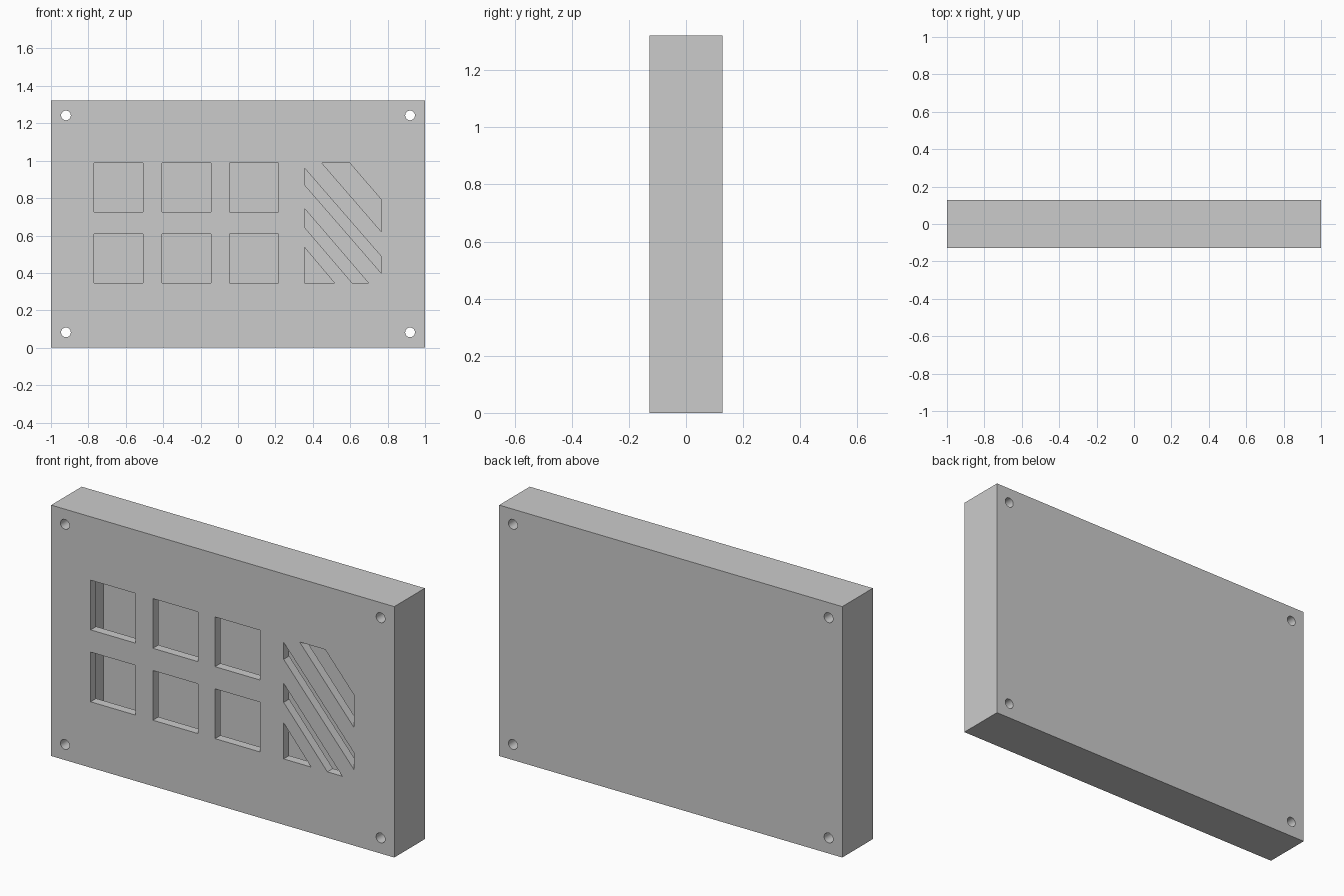
import bpy, bmesh, math

if "Cube" in bpy.data.objects:
    bpy.data.objects.remove(bpy.data.objects["Cube"])

W, H, D = 2.0, 1.322, 0.254      # outer size
WALL, SKIN = 0.16, 0.046         # rim width, front/back plate thickness


def prisms(name, outlines, y0, y1):
    """One object holding each (x, z) outline extruded from y0 to y1."""
    bm = bmesh.new()
    for pts in outlines:
        face = bm.faces.new([bm.verts.new((x, y0, z)) for x, z in pts])
        ext = bmesh.ops.extrude_face_region(bm, geom=[face])
        verts = [g for g in ext["geom"] if isinstance(g, bmesh.types.BMVert)]
        bmesh.ops.translate(bm, verts=verts, vec=(0, y1 - y0, 0))
    bmesh.ops.recalc_face_normals(bm, faces=bm.faces)
    mesh = bpy.data.meshes.new(name)
    bm.to_mesh(mesh)
    bm.free()
    obj = bpy.data.objects.new(name, mesh)
    bpy.context.collection.objects.link(obj)
    return obj


def rect(x0, x1, z0, z1):
    return [(x0, z0), (x1, z0), (x1, z1), (x0, z1)]


def circle(cx, cz, r, n=32):
    return [(cx + r * math.cos(2 * math.pi * i / n),
             cz + r * math.sin(2 * math.pi * i / n)) for i in range(n)]


def cut(target, cutter):
    cutter.hide_render = True
    mod = target.modifiers.new(cutter.name, 'BOOLEAN')
    mod.operation, mod.solver, mod.object = 'DIFFERENCE', 'EXACT', cutter
    bpy.context.view_layer.objects.active = target
    bpy.ops.object.modifier_apply(modifier=mod.name)
    bpy.data.objects.remove(cutter)


# Outer block with a hollow inside
panel = prisms("hollow_panel", [rect(-W / 2, W / 2, 0, H)], -D / 2, D / 2)
cut(panel, prisms("cavity", [rect(-W / 2 + WALL, W / 2 - WALL, WALL, H - WALL)],
                  -D / 2 + SKIN, D / 2 - SKIN))

# Square windows: three columns, two rows
S = 0.262
windows = [rect(x, x + S, z, z + S)
           for x in (-0.77, -0.407, -0.045) for z in (0.347, 0.726)]

# Diagonal slots clipped to a rectangle
L, R, B, T = 0.355, 0.766, 0.347, 0.988
slots = [
    [(L, B), (0.515, B), (L, 0.537)],
    [(L, 0.645), (0.61, B), (0.697, B), (L, 0.745)],
    [(L, 0.872), (R, 0.399), (R, 0.488), (L, 0.961)],
    [(0.448, T), (R, 0.621), (R, 0.792), (0.597, T)],
]
cut(panel, prisms("openings", windows + slots, -0.2, 0.0))

# Screw holes through the corners
holes = [circle(sx * (W / 2 - WALL / 2), z, 0.026)
         for sx in (-1, 1) for z in (WALL / 2 + 0.002, H - WALL / 2)]
cut(panel, prisms("screw_holes", holes, -0.2, 0.2))

# Smooth hole walls, sharp box edges
bpy.ops.object.select_all(action='DESELECT')
panel.select_set(True)
bpy.context.view_layer.objects.active = panel
bpy.ops.object.shade_smooth_by_angle(angle=math.radians(30))
